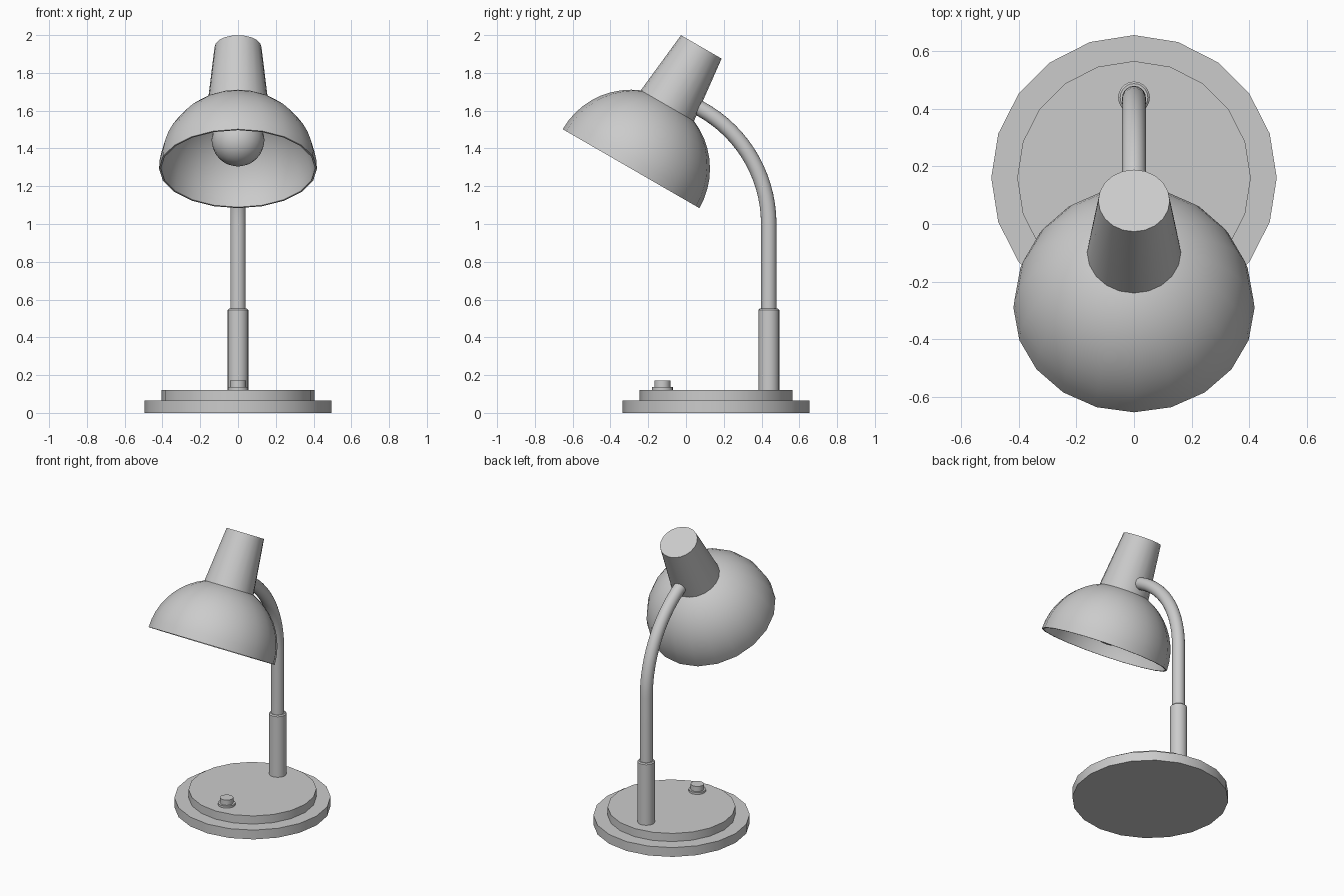
import bpy, bmesh
from math import pi, sin, cos, radians
from mathutils import Matrix, Vector

if "Cube" in bpy.data.objects:
    bpy.data.objects.remove(bpy.data.objects["Cube"])

SIDES = 20


def finish(name, bm, matrix=Matrix()):
    bmesh.ops.recalc_face_normals(bm, faces=bm.faces)
    mesh = bpy.data.meshes.new(name)
    bm.to_mesh(mesh)
    bm.free()
    obj = bpy.data.objects.new(name, mesh)
    bpy.context.collection.objects.link(obj)
    obj.matrix_world = matrix
    bpy.ops.object.select_all(action='DESELECT')
    obj.select_set(True)
    bpy.context.view_layer.objects.active = obj
    bpy.ops.object.shade_smooth_by_angle(angle=radians(35))
    return obj


def bridge(bm, rings, cap_start=True, cap_end=True):
    """Skin a list of vertex-position rings, with optional end caps."""
    rows = [[bm.verts.new(p) for p in ring] for ring in rings]
    for a, b in zip(rows, rows[1:]):
        for i in range(len(a)):
            j = (i + 1) % len(a)
            bm.faces.new((a[i], a[j], b[j], b[i]))
    if cap_start:
        bm.faces.new(rows[0])
    if cap_end:
        bm.faces.new(rows[-1])


def lathe(name, profile, matrix, **caps):
    """Revolve (radius, height) points around local z."""
    bm = bmesh.new()
    bridge(bm, [[(r * cos(2 * pi * i / SIDES), r * sin(2 * pi * i / SIDES), h)
                 for i in range(SIDES)] for r, h in profile], **caps)
    bmesh.ops.remove_doubles(bm, verts=bm.verts, dist=1e-5)
    return finish(name, bm, matrix)


def at(y, z=0):
    return Matrix.Translation((0, y, z))


# Stepped round base
lathe("base_lower", [(0.495, 0), (0.495, 0.065)], at(0.16))
lathe("base_upper", [(0.405, 0.065), (0.405, 0.122)], at(0.16))

# Push switch
lathe("switch_collar", [(0.055, 0.12), (0.055, 0.136)], at(-0.125))
lathe("switch_button", [(0.042, 0.13), (0.042, 0.172)], at(-0.125))

# Sleeve at the foot of the stem
lathe("stem_sleeve", [(0.055, 0.12), (0.055, 0.545), (0.048, 0.552)], at(0.439))

# Bent stem: straight rise, then an arc into the lamp head
RAD, ARC_Y, ARC_R, END = 0.041, -0.258, 0.696, radians(66)
path = [(0.438, 0.5, 0.0)]
path += [(ARC_Y + ARC_R * cos(a), 1.0 + ARC_R * sin(a), a)
         for a in (END * i / 16 for i in range(17))]
bm = bmesh.new()
bridge(bm, [[Vector((RAD * cos(t), y + RAD * sin(t) * cos(a), z + RAD * sin(t) * sin(a)))
             for t in (2 * pi * i / SIDES for i in range(SIDES))] for y, z, a in path])
finish("bent_stem", bm)

# Lamp head, tilted forward; local origin at the centre of the shade rim
head = at(-0.291, 1.293) @ Matrix.Rotation(radians(-30), 4, 'X')

# Hollow hemispherical shade: outer skin, rim, inner skin
N = 12
angles = [pi / 2 * i / N for i in range(N)] + [pi / 2 - 0.01]
outer = [(0.418 * cos(a), 0.418 * sin(a)) for a in reversed(angles)]
inner = [(0.408 * cos(a), 0.408 * sin(a)) for a in angles]
lathe("shade", outer + inner, head)

# Tapered socket housing on top of the shade
lathe("socket_housing", [(0.163, 0.381), (0.124, 0.744)], head)

# Bulb with its neck running up into the shade
bulb = [(0.14 * sin(a), 0.175 - 0.14 * cos(a))
        for a in (pi * i / 14 for i in range(1, 12))]
bulb = [(0.002, 0.035)] + bulb + [(0.065, 0.33), (0.065, 0.405)]
lathe("bulb", bulb, head)
